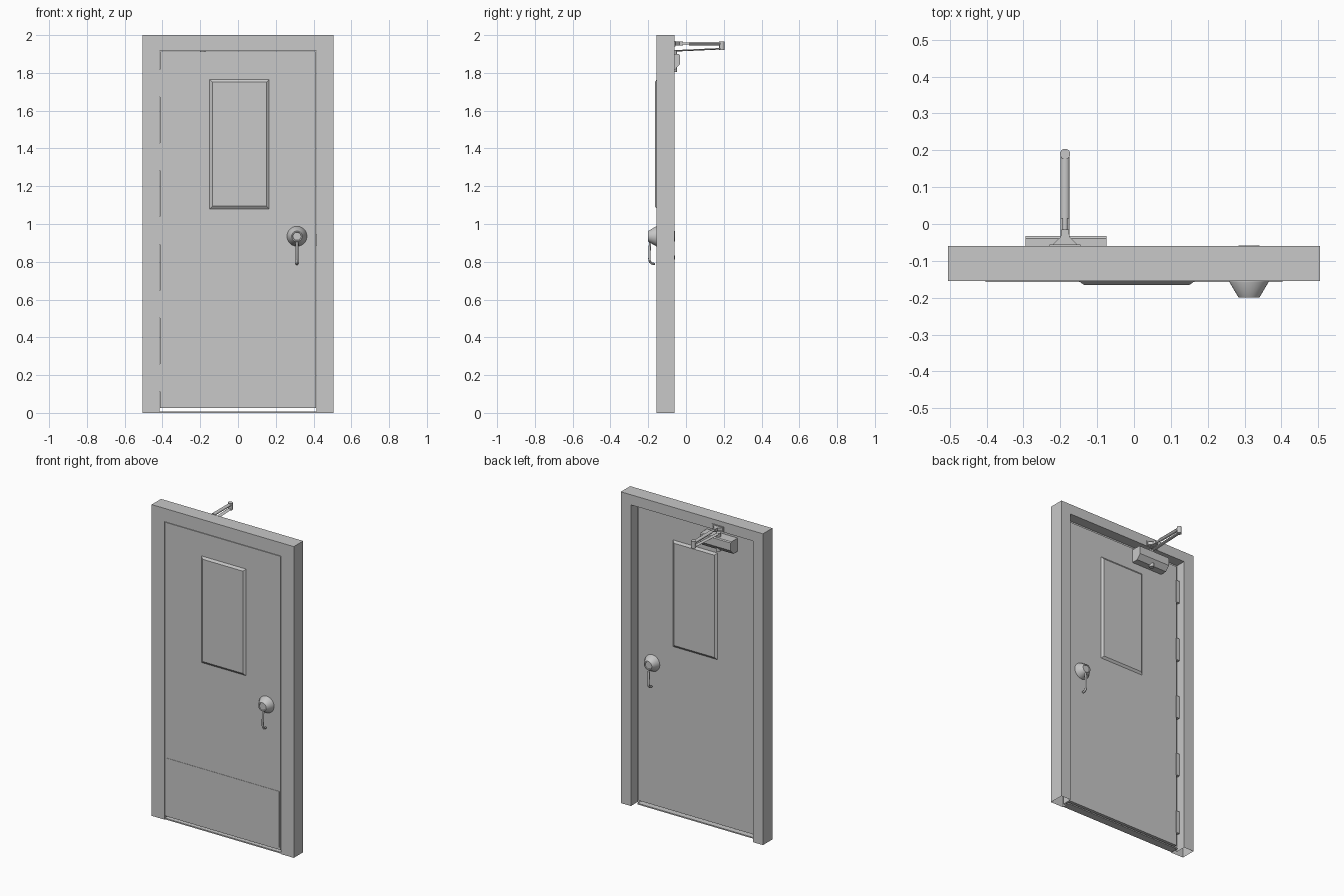
import bpy, bmesh, math
from mathutils import Vector

if "Cube" in bpy.data.objects:
    bpy.data.objects.remove(bpy.data.objects["Cube"])

grey = bpy.data.materials.new("painted_grey")
grey.diffuse_color = (0.58, 0.58, 0.58, 1)
grey.use_nodes = True
grey.node_tree.nodes["Principled BSDF"].inputs["Base Color"].default_value = grey.diffuse_color

FRONT, BACK = -0.155, -0.104      # door slab faces
FRAME_BACK = -0.06
MID = (FRONT + BACK) / 2


def make(name, verts, faces, smooth=False):
    bm = bmesh.new()
    vs = [bm.verts.new(v) for v in verts]
    for f in faces:
        bm.faces.new([vs[i] for i in f])
    bmesh.ops.recalc_face_normals(bm, faces=bm.faces)
    me = bpy.data.meshes.new(name)
    bm.to_mesh(me)
    bm.free()
    me.materials.append(grey)
    ob = bpy.data.objects.new(name, me)
    bpy.context.collection.objects.link(ob)
    if smooth:
        bpy.context.view_layer.objects.active = ob
        bpy.ops.object.select_all(action='DESELECT')
        ob.select_set(True)
        bpy.ops.object.shade_smooth_by_angle(angle=math.radians(35))
    return ob


def loft(name, rings, smooth=False, caps=True, closed=True):
    """Skin a list of equal-length rings of points."""
    n = len(rings[0])
    verts = [p for r in rings for p in r]
    faces = []
    for k in range(len(rings) - 1):
        for i in range(n if closed else n - 1):
            j = (i + 1) % n
            faces.append((k * n + i, k * n + j, (k + 1) * n + j, (k + 1) * n + i))
    if caps:
        faces.append(tuple(range(n)))
        faces.append(tuple(range((len(rings) - 1) * n, len(rings) * n)))
    return make(name, verts, faces, smooth)


def box(name, x0, x1, y0, y1, z0, z1, inset=0.0):
    """Box whose y1 face may be inset to give sloped sides."""
    def ring(y, i):
        return [(x0 + i, y, z0 + i), (x1 - i, y, z0 + i), (x1 - i, y, z1 - i), (x0 + i, y, z1 - i)]
    return loft(name, [ring(y0, 0), ring(y1, inset)])


def lathe_y(name, cx, cz, profile, n=32):
    """Turned part around a y axis; profile is (radius, y)."""
    rings = [[(cx + r * math.cos(2 * math.pi * i / n), y, cz + r * math.sin(2 * math.pi * i / n))
              for i in range(n)] for r, y in profile]
    return loft(name, rings, True)


def cylinder_z(name, cx, cy, r, z0, z1, n=20):
    rings = [[(cx + r * math.cos(2 * math.pi * i / n), cy + r * math.sin(2 * math.pi * i / n), z)
              for i in range(n)] for z in (z0, z1)]
    return loft(name, rings, True)


def rod_yz(name, cx, path, rx, rn, n=12):
    """Elliptical rod along a path of (y, z) points."""
    rings = []
    for k, (y, z) in enumerate(path):
        a, b = path[max(k - 1, 0)], path[min(k + 1, len(path) - 1)]
        t = Vector((b[0] - a[0], b[1] - a[1])).normalized()
        rings.append([(cx + rx * math.cos(2 * math.pi * i / n),
                       y - t.y * rn * math.sin(2 * math.pi * i / n),
                       z + t.x * rn * math.sin(2 * math.pi * i / n)) for i in range(n)])
    return loft(name, rings, True)


# Frame: rebated section swept up, over and down the opening
section = [(0.505, 2.0, FRONT), (0.415, 1.915, FRONT), (0.415, 1.915, -0.125),
           (0.434, 1.935, -0.125), (0.434, 1.935, FRAME_BACK), (0.505, 2.0, FRAME_BACK)]
loft("door_frame", [[(-h, y, 0) for h, t, y in section], [(-h, y, t) for h, t, y in section],
                    [(h, y, t) for h, t, y in section], [(h, y, 0) for h, t, y in section]], caps=False)

# Door slab, kick plate and threshold
box("door_slab", -0.412, 0.412, FRONT, BACK, 0.025, 1.912)
box("kick_plate", -0.403, 0.403, FRONT, FRONT - 0.002, 0.04, 0.4)
box("threshold", -0.415, 0.415, -0.15, -0.1, 0.0, 0.008)

# Hinges down the left edge
for k in range(5):
    z = 0.112 + 0.39 * k
    box(f"hinge_{k + 1}", -0.434, -0.41, -0.15, BACK + 0.003, z, z + 0.147)

# Latch plate on the right edge
box("latch_plate", 0.408, 0.4145, -0.145, -0.115, 0.885, 0.945)

# Window panel and lever handle on both faces
for side, f in (("front", lambda y: y), ("back", lambda y: 2 * MID - y)):
    box(f"{side}_window_panel", -0.15, 0.165, f(FRONT), f(FRONT - 0.01), 1.08, 1.765, 0.014)
    lathe_y(f"{side}_handle_rose", 0.312, 0.935,
            [(0.053, f(FRONT)), (0.053, f(-0.158)), (0.028, f(-0.2)), (0.023, f(-0.2)), (0.021, f(-0.196))])
    path = [(-0.188, 0.915), (-0.192, 0.88), (-0.194, 0.815), (-0.191, 0.799), (-0.182, 0.791), (-0.164, 0.788)]
    rod_yz(f"{side}_handle_lever", 0.312, [(f(y), z) for y, z in path], 0.007, 0.006)

# Door closer body with chamfered underside
side_profile = [(BACK, 1.815), (-0.06, 1.815), (-0.033, 1.845), (-0.033, 1.895), (-0.04, 1.9), (BACK, 1.9)]
loft("closer_body", [[(x, y, z) for y, z in side_profile] for x in (-0.295, -0.075)])
AX = -0.187
cylinder_z("closer_spindle", AX, -0.062, 0.015, 1.805, 1.922)

# Closer arms, joint and foot bracket
rod_yz("closer_main_arm", AX, [(-0.075, 1.918), (-0.03, 1.918), (0.19, 1.928)], 0.012, 0.004)
rod_yz("closer_link_rod", AX, [(0.015, 1.955), (0.19, 1.955)], 0.012, 0.009)
rod_yz("closer_link_screw", AX, [(-0.045, 1.955), (0.02, 1.955)], 0.007, 0.006)
cylinder_z("closer_joint", AX, 0.19, 0.014, 1.922, 1.967)
foot = [(AX - 0.038, FRAME_BACK), (AX + 0.038, FRAME_BACK), (AX + 0.012, -0.035),
        (AX + 0.01, -0.015), (AX - 0.01, -0.015), (AX - 0.012, -0.035)]
loft("closer_foot", [[(x, y, z) for x, y in foot] for z in (1.945, 1.965)])
box("closer_foot_plate", AX - 0.042, AX + 0.042, FRAME_BACK, FRAME_BACK + 0.004, 1.94, 1.97)
